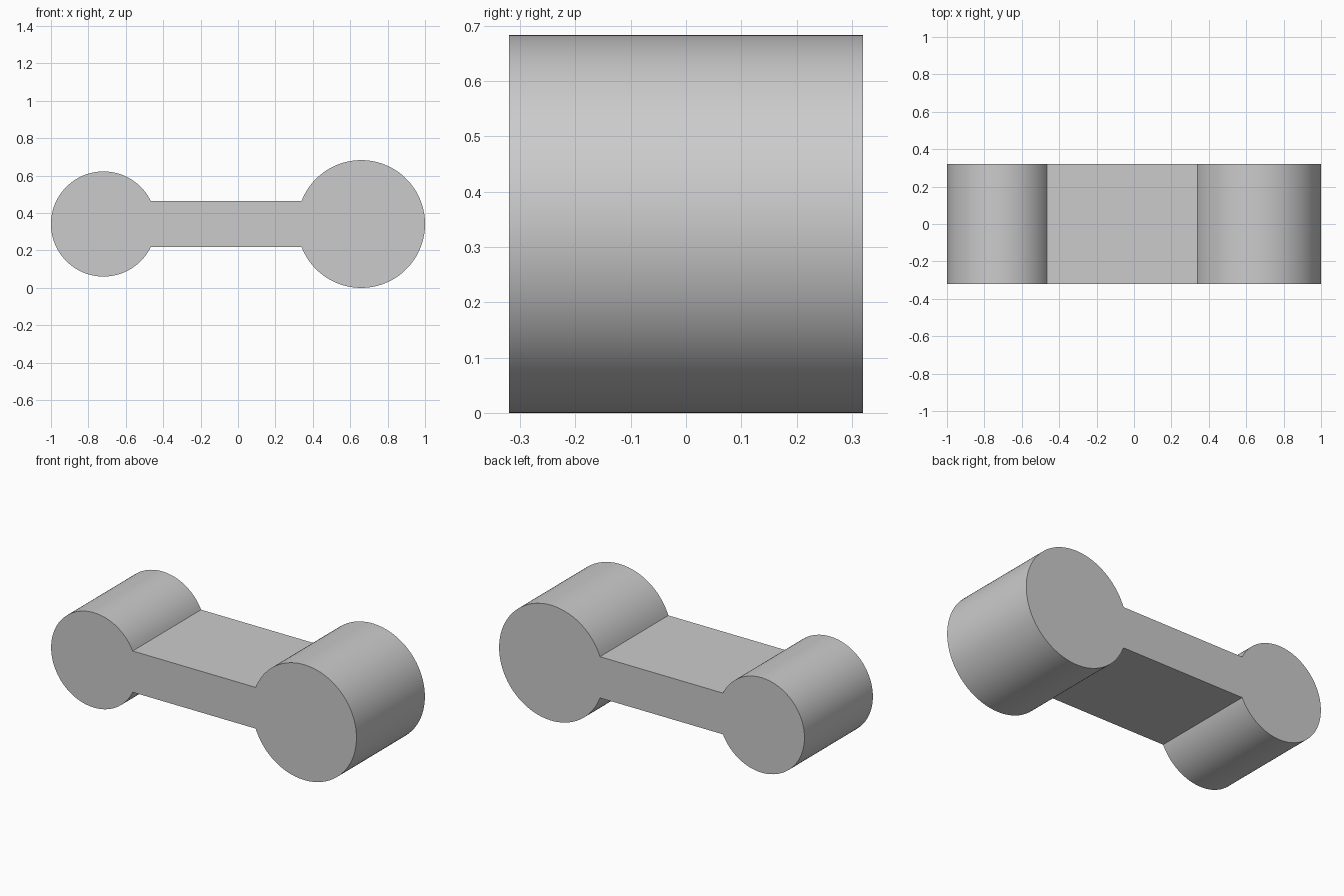
import bpy
import bmesh
from math import asin, cos, sin, pi, radians

if "Cube" in bpy.data.objects:
    bpy.data.objects.remove(bpy.data.objects["Cube"], do_unlink=True)

HALF_DEPTH = 0.32
BAR_HALF = 0.122
MID_Z = 0.3415
STEPS = 96


def lobe(cx, radius, facing):
    """Arc of a round end, open where the bar joins it."""
    gap = asin(BAR_HALF / radius)
    span = 2 * (pi - gap)
    start = gap + (0 if facing > 0 else pi)
    return [(cx + radius * cos(start + span * i / STEPS),
             MID_Z + radius * sin(start + span * i / STEPS))
            for i in range(STEPS + 1)]


# Plain grey material
grey = bpy.data.materials.new("plain_grey")
grey.use_nodes = True
colour = (0.6, 0.6, 0.6, 1)
grey.diffuse_color = colour
grey.node_tree.nodes["Principled BSDF"].inputs["Base Color"].default_value = colour

# Outline: small round end, bar, large round end
outline = lobe(-0.719, 0.281, 1) + lobe(0.6585, 0.3415, -1)

# Extrude the outline from front to back
bm = bmesh.new()
face = bm.faces.new([bm.verts.new((x, -HALF_DEPTH, z)) for x, z in outline])
result = bmesh.ops.extrude_face_region(bm, geom=[face], use_keep_orig=True)
back = [g for g in result["geom"] if isinstance(g, bmesh.types.BMVert)]
bmesh.ops.translate(bm, verts=back, vec=(0, 2 * HALF_DEPTH, 0))
bmesh.ops.recalc_face_normals(bm, faces=bm.faces)

mesh = bpy.data.meshes.new("double_ended_link")
bm.to_mesh(mesh)
bm.free()
mesh.materials.append(grey)
link = bpy.data.objects.new("double_ended_link", mesh)
bpy.context.collection.objects.link(link)

# Smooth round walls, sharp rims and bar corners
bpy.ops.object.select_all(action="DESELECT")
link.select_set(True)
bpy.context.view_layer.objects.active = link
bpy.ops.object.shade_smooth_by_angle(angle=radians(30))
